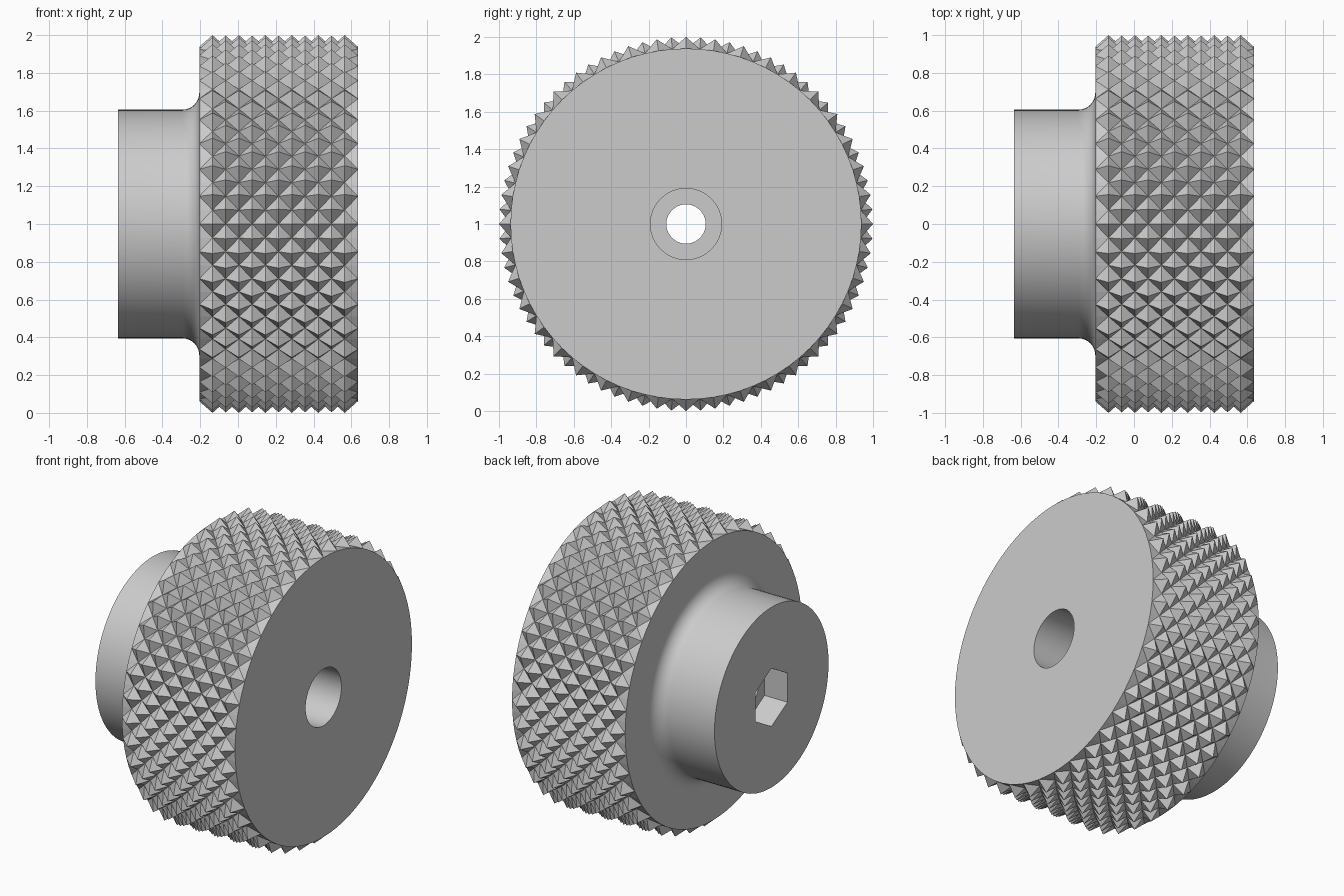
import bpy
import bmesh
from math import sin, cos, pi, radians

cube = bpy.data.objects.get("Cube")
if cube:
    bpy.data.objects.remove(cube, do_unlink=True)

grey = bpy.data.materials.new("plain grey")
grey.use_nodes = True
COLOUR = (0.6, 0.6, 0.6, 1)
grey.diffuse_color = COLOUR
grey.node_tree.nodes["Principled BSDF"].inputs["Base Color"].default_value = COLOUR

RIM_LEFT, PITCH, COLUMNS, TEETH = -0.205, 0.07, 12, 80
RIM_RIGHT = RIM_LEFT + PITCH * COLUMNS
TIP_R, ROOT_R = 1.0, 0.938
HUB_END, HUB_R, FILLET, BORE_R = -0.635, 0.605, 0.09, 0.19


def ring(bm, x, count, radius):
    """Ring of vertices about the x axis; radius is a function of the step."""
    verts = []
    for j in range(count):
        a = 2 * pi * j / count
        verts.append(bm.verts.new((x, radius(j) * sin(a), 1 + radius(j) * cos(a))))
    return verts


def bridge(bm, a, b, diagonal=None):
    """Join two rings with quads, or with triangles split by a diagonal rule."""
    n = len(a)
    for j in range(n):
        k = (j + 1) % n
        if diagonal is None:
            bm.faces.new((a[j], a[k], b[k], b[j]))
        elif diagonal(j):
            bm.faces.new((a[j], a[k], b[k]))
            bm.faces.new((a[j], b[k], b[j]))
        else:
            bm.faces.new((a[j], a[k], b[j]))
            bm.faces.new((a[k], b[k], b[j]))


def finish(bm, name):
    mesh = bpy.data.meshes.new(name)
    bm.to_mesh(mesh)
    bm.free()
    mesh.materials.append(grey)
    obj = bpy.data.objects.new(name, mesh)
    bpy.context.collection.objects.link(obj)
    return obj


# Knurled rim: lattice of diamond pyramids, closed by two flat end faces
bm = bmesh.new()
rings = [ring(bm, RIM_LEFT, TEETH, lambda j: HUB_R + FILLET - 0.005)]
for i in range(COLUMNS + 1):
    inner = 0 < i < COLUMNS
    rings.append(ring(bm, RIM_LEFT + i * PITCH, TEETH,
                      lambda j: TIP_R if inner and (i + j) % 2 else ROOT_R))
rings.append(ring(bm, RIM_RIGHT, TEETH, lambda j: BORE_R))
bridge(bm, rings[0], rings[1])
for i in range(COLUMNS):
    bridge(bm, rings[i + 1], rings[i + 2], lambda j: (i + j) % 2 == 0)
bridge(bm, rings[-2], rings[-1])
finish(bm, "knurled_rim")


# Hub: fillet, barrel, hexagonal socket, web and counterbore in one lathe
def hexagon(corner):
    return lambda j: corner * cos(pi / 6) / cos(radians((j * 360 / 96) % 60 - 30))


def circle(r):
    return lambda j: r


bm = bmesh.new()
profile = []
for s in range(9):
    a = pi / 2 * s / 8
    profile.append((RIM_LEFT - FILLET * (1 - cos(a)),
                    circle(HUB_R + FILLET * (1 - sin(a)))))
SOCKET_FLOOR, BORE_FLOOR = -0.465, -0.3
profile += [
    (HUB_END, circle(HUB_R)),
    (HUB_END, hexagon(0.195)),
    (SOCKET_FLOOR, hexagon(0.195)),
    (SOCKET_FLOOR, circle(0.105)),
    (BORE_FLOOR, circle(0.105)),
    (BORE_FLOOR, circle(BORE_R)),
    (RIM_RIGHT, circle(BORE_R)),
]
rings = [ring(bm, x, 96, r) for x, r in profile]
for a, b in zip(rings, rings[1:]):
    bridge(bm, b, a)
bm.normal_update()
for f in bm.faces:
    f.normal_flip()
hub = finish(bm, "hub")

# Make every face point outward: the rim away from the axis, the hub to match
for name, probe in (("knurled_rim", RIM_RIGHT), ("hub", HUB_END)):
    mesh = bpy.data.objects[name].data
    ends = [p for p in mesh.polygons
            if abs(p.center.x - probe) < 0.001 and abs(p.normal.x) > 0.9]
    if ends[0].normal.x * probe < 0:
        mesh.flip_normals()

bpy.ops.object.select_all(action="DESELECT")
hub.select_set(True)
bpy.context.view_layer.objects.active = hub
bpy.ops.object.shade_smooth_by_angle(angle=radians(30))
